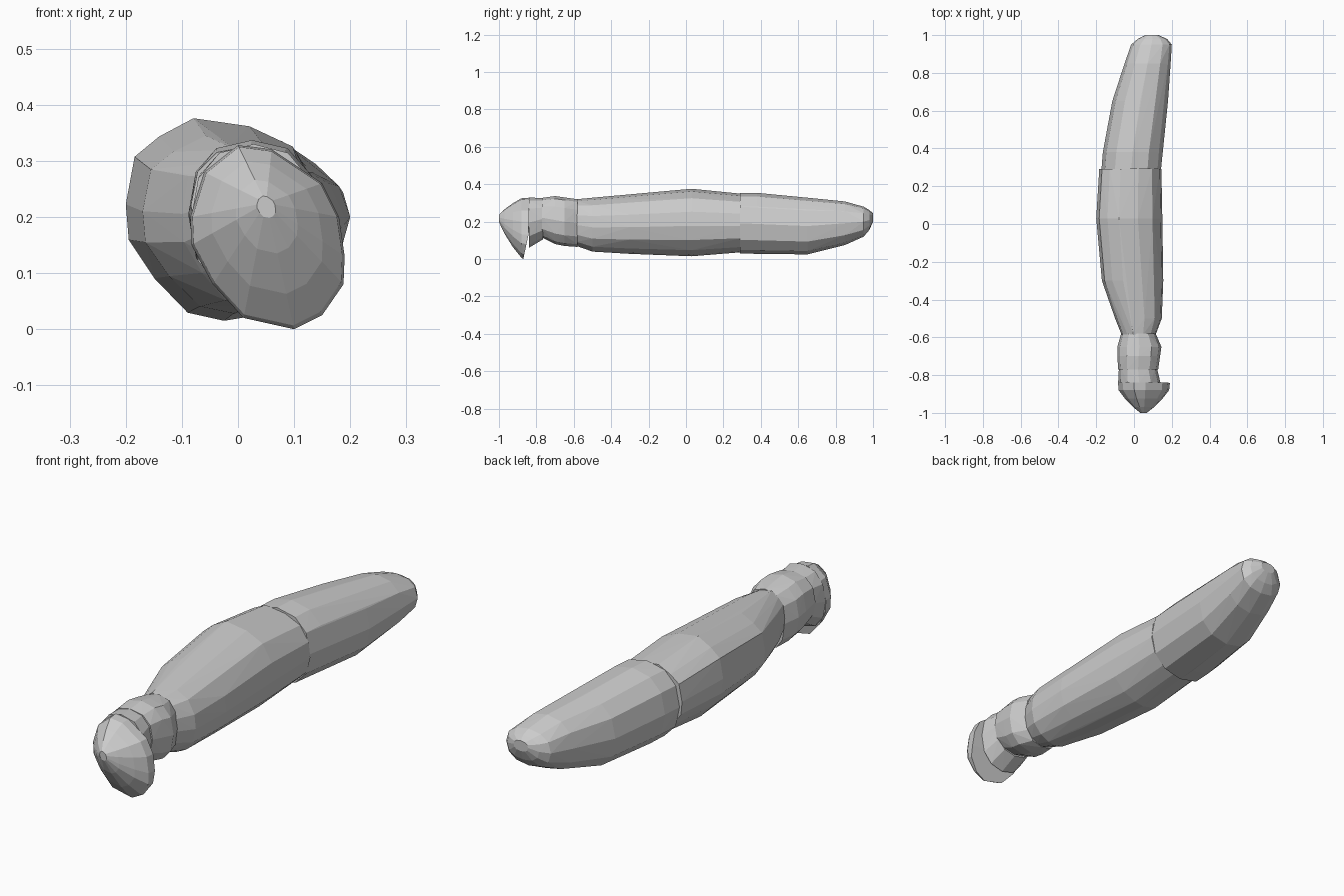
import bpy, bmesh, math

if "Cube" in bpy.data.objects:
    bpy.data.objects.remove(bpy.data.objects["Cube"])

# Faceted cross-section of the main body (unit box), leaning to the upper left
BODY = [(-1, .15), (-.91, .62), (-.66, .82), (-.31, 1), (.26, .92), (.7, .72), (.95, .32),
        (1, -.1), (.9, -.52), (.6, -.82), (.25, -.96), (0, -1), (-.37, -.92), (-.71, -.58), (-.97, -.2)]


def rounded(sides, power):
    """Superellipse outline in a unit box."""
    pts = []
    for i in range(sides):
        a = 2 * math.pi * i / sides
        c, s = math.cos(a), math.sin(a)
        pts.append((math.copysign(abs(c) ** (2 / power), c),
                    math.copysign(abs(s) ** (2 / power), s)))
    return pts


def hull(name, points):
    """Flat-faced convex part wrapped around a cloud of points."""
    bm = bmesh.new()
    for p in points:
        bm.verts.new(p)
    res = bmesh.ops.convex_hull(bm, input=bm.verts)
    loose = [v for v in bm.verts if not v.link_faces]
    bmesh.ops.delete(bm, geom=loose, context='VERTS')
    bmesh.ops.recalc_face_normals(bm, faces=bm.faces)
    me = bpy.data.meshes.new(name)
    bm.to_mesh(me)
    bm.free()
    ob = bpy.data.objects.new(name, me)
    bpy.context.collection.objects.link(ob)
    return ob


def segment(name, outline, sections):
    """Sections are (y, x min, x max, z min, z max)."""
    hull(name, [((x0 + x1) / 2 + u * (x1 - x0) / 2, y, (z0 + z1) / 2 + v * (z1 - z0) / 2)
                for y, x0, x1, z0, z1 in sections for u, v in outline])


# Rear body, tapering to a blunt tail
segment("rear_body", rounded(12, 2.3), [
    (.29, -.172, .143, .03, .353), (.38, -.165, .15, .028, .354), (.65, -.115, .18, .025, .328),
    (.85, -.05, .194, .075, .308), (.95, -.015, .2, .12, .28),
    (.98, .02, .175, .155, .262), (1.0, .06, .13, .2, .245)])

# Front body, thickest in the middle
segment("front_body", BODY, [
    (-.585, -.066, .115, .07, .32), (-.5, -.1, .147, .04, .328), (-.3, -.17, .155, .028, .345),
    (0.03, -.2, .15, .015, .376), (.29, -.184, .145, .036, .35)])

# Neck and the narrow collar in front of it
segment("neck", rounded(12, 2.4), [
    (-.58, -.068, .115, .065, .32), (-.65, -.088, .145, .07, .33),
    (-.7, -.088, .138, .08, .337), (-.77, -.084, .128, .115, .327)])
segment("collar", rounded(12, 2.3), [
    (-.765, -.08, .122, .105, .325), (-.84, -.084, .14, .06, .33)])

# Head: flat back, jaw reaching the ground, pointed snout
FACE = [(-.085, .2), (-.083, .15), (-.045, .08), (.01, .02), (.1, 0), (.15, .025), (.188, .08),
        (.19, .13), (.18, .2), (.15, .26), (.06, .32), (0, .328), (-.06, .28)]
head = []
for x, z in FACE:
    head.append((x, -.84 - .03 * max(0, 1 - z / .14), z))
    for t, y in [(.97, -.88), (.72, -.925), (.4, -.97), (.12, -1.0)]:
        head.append((.05 + (x - .05) * t, y, .225 + (z - .225) * t))
hull("head", head)
